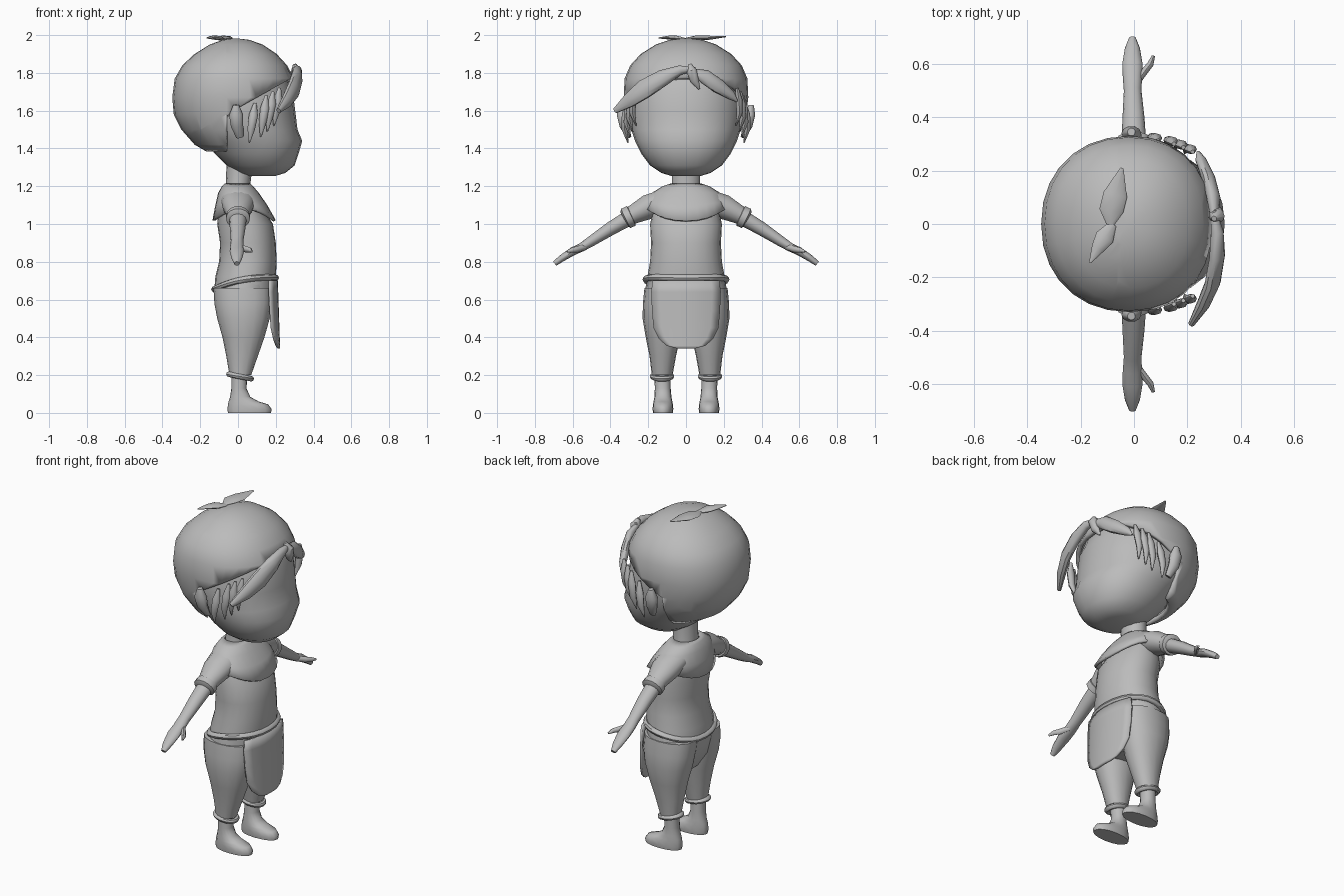
import bpy, bmesh, math
from mathutils import Vector

if "Cube" in bpy.data.objects:
    bpy.data.objects.remove(bpy.data.objects["Cube"])

clay = bpy.data.materials.new("plain grey")
clay.diffuse_color = (0.5, 0.5, 0.5, 1)
clay.use_nodes = True
clay.node_tree.nodes["Principled BSDF"].inputs["Base Color"].default_value = clay.diffuse_color


def finish(name, bm, angle=45):
    bmesh.ops.recalc_face_normals(bm, faces=bm.faces)
    me = bpy.data.meshes.new(name)
    bm.to_mesh(me)
    bm.free()
    ob = bpy.data.objects.new(name, me)
    bpy.context.collection.objects.link(ob)
    me.materials.append(clay)
    bpy.ops.object.select_all(action='DESELECT')
    ob.select_set(True)
    bpy.context.view_layer.objects.active = ob
    bpy.ops.object.shade_smooth_by_angle(angle=math.radians(angle))
    return ob


def skin(rings, caps=True):
    bm = bmesh.new()
    rows = [[bm.verts.new(p) for p in r] for r in rings]
    n = len(rows[0])
    for a, b in zip(rows, rows[1:]):
        for i in range(n):
            j = (i + 1) % n
            bm.faces.new((a[i], a[j], b[j], b[i]))
    if caps:
        bm.faces.new(rows[0])
        bm.faces.new(rows[-1])
    return bm


def oval(z, back, front, w, n=24, y=0, shift=lambda c, s: 0, power=0.93):
    """Horizontal ring between two x limits, with half width w."""
    pts = []
    for i in range(n):
        a = 2 * math.pi * i / n
        c, s = math.cos(a), math.sin(a)
        px = math.copysign(abs(c) ** power, c)
        py = math.copysign(abs(s) ** power, s)
        pts.append(((back + front) / 2 + px * (front - back) / 2, y + w * py, z + shift(c, s)))
    return pts


def tube(name, pts, ref, n=10):
    """Tube through (centre, radius along ref, radius across)."""
    cs = [Vector(p[0]) for p in pts]
    rings = []
    for i, (c, ru, rv) in enumerate(pts):
        t = (cs[min(i + 1, len(cs) - 1)] - cs[max(i - 1, 0)]).normalized()
        u = Vector(ref)
        u = (u - t * u.dot(t)).normalized()
        v = t.cross(u)
        rings.append([cs[i] + u * ru * math.cos(2 * math.pi * k / n)
                      + v * rv * math.sin(2 * math.pi * k / n) for k in range(n)])
    return finish(name, skin(rings))


def band(name, path, r, n=8):
    """Round rope along a closed ring of points, flaring outward."""
    mid = sum((Vector(p) for p in path), Vector()) / len(path)
    rings = []
    for k in range(n):
        a = 2 * math.pi * k / n
        ring = []
        for p in path:
            d = Vector(p) - mid
            d.z = 0
            ring.append(Vector(p) + d.normalized() * r * math.cos(a) + Vector((0, 0, r * math.sin(a))))
        rings.append(ring)
    return finish(name, skin(rings + [rings[0]], caps=False))


# Head
head = [(1.255, .05, .20, .08), (1.27, 0, .25, .13), (1.31, -.06, .30, .19),
        (1.37, -.12, .32, .235), (1.44, -.18, .34, .27), (1.5, -.24, .315, .29),
        (1.6, -.3, .303, .305), (1.7, -.3, .29, .3), (1.8, -.27, .25, .27), (1.9, -.17, .17, .18)]
finish("head", skin([oval(*r) for r in head]))
tube("neck", [((0, 0, 1.16), .07, .085), ((0, 0, 1.21), .065, .075), ((.01, 0, 1.33), .07, .08)], (1, 0, 0), 14)

# Hair cap, cut open around the face
cap = [(1.385, -.17, .2, .22), (1.42, -.23, .25, .255), (1.5, -.3, .31, .3), (1.58, -.34, .315, .318),
       (1.67, -.348, .315, .33), (1.77, -.335, .295, .325), (1.84, -.295, .26, .295),
       (1.9, -.23, .205, .24), (1.95, -.15, .13, .16), (1.975, -.08, .06, .085), (1.982, -.03, .0, .02)]
bm = skin([oval(*r, n=28) for r in cap])
back_cut = Vector((-.06, 0, 1.5)), Vector((1, 0, 0))
brow_cut = Vector((-.06, 0, 1.58)), Vector((.56, 0, -1)).normalized()
for co, no in (back_cut, brow_cut):
    bmesh.ops.bisect_plane(bm, geom=bm.verts[:] + bm.edges[:] + bm.faces[:], plane_co=co, plane_no=no)
open_faces = [f for f in bm.faces if abs(f.normal.z) > .99 and f.calc_center_median().z < 1.4
              or all((f.calc_center_median() - co).dot(no) > 0 for co, no in (back_cut, brow_cut))]
bmesh.ops.delete(bm, geom=open_faces, context='FACES')
hair = finish("hair_cap", bm)
mod = hair.modifiers.new("thickness", 'SOLIDIFY')
mod.thickness, mod.offset = .025, -1

# Fringe, sweeping both ways from a small knot
tube("long_fringe", [((.30, .05, 1.82), .01, .01), ((.312, -.03, 1.815), .025, .025),
                     ((.312, -.12, 1.775), .028, .045), ((.295, -.22, 1.715), .028, .053),
                     ((.26, -.3, 1.655), .025, .04), ((.215, -.375, 1.6), .012, .015)], (1, -.3, .2))
tube("short_fringe", [((.30, .03, 1.81), .015, .015), ((.298, .1, 1.78), .025, .04),
                      ((.28, .17, 1.73), .025, .04), ((.25, .24, 1.68), .02, .025),
                      ((.24, .27, 1.65), .006, .006)], (1, .4, .2))
tube("fringe_knot", [((.30, .02, 1.845), .01, .01), ((.31, .03, 1.81), .03, .028),
                     ((.31, .045, 1.76), .022, .025), ((.30, .07, 1.715), .005, .006)], (1, 0, 0))

# Crown leaves
tube("crown_leaf_large", [((-.09, -.01, 1.978), .006, .01), ((-.085, .05, 1.985), .012, .045),
                          ((-.07, .11, 1.985), .012, .045), ((-.045, .21, 1.992), .003, .006)], (0, 0, 1), 8)
tube("crown_leaf_small", [((-.08, 0, 1.978), .006, .015), ((-.11, -.05, 1.985), .012, .036),
                          ((-.135, -.09, 1.987), .01, .025), ((-.165, -.145, 1.985), .003, .004)], (0, 0, 1), 8)

# Torso and hips
body = [(.66, -.125, .195, .21), (.72, -.12, .2, .205), (.8, -.1, .205, .19), (.9, -.095, .2, .185),
        (1.0, -.11, .185, .19), (1.1, -.1, .12, .17)]
finish("tunic", skin([oval(*r) for r in body]))
slope = lambda c, s: .03 * c + .022 * s * s
band("belt", oval(.685, -.125, .2, .213, shift=slope), .017)
hips = [(.69, -.12, .19, .205), (.62, -.125, .185, .222), (.52, -.1, .165, .215), (.44, -.05, .12, .15)]
finish("hips", skin([oval(*r, shift=slope if i == 0 else lambda c, s: 0) for i, r in enumerate(hips)]))

# Shoulder mantle with a dipping hem
hem = lambda k: (lambda c, s: k * s * s)
mantle = [(1.215, -.07, .065, .08, 0), (1.2, -.085, .08, .125, 0), (1.165, -.105, .11, .18, .0),
          (1.1, -.12, .155, .205, .02), (1.02, -.135, .2, .212, .06)]
m = finish("mantle", skin([oval(z, b, f, w, shift=hem(k)) for z, b, f, w, k in mantle], caps=False))
mod = m.modifiers.new("thickness", 'SOLIDIFY')
mod.thickness, mod.offset = .015, -1

# Apron panel wrapped across the front
bm = bmesh.new()
rows = []
for z, w in ((.7, .175), (.64, .182), (.54, .178), (.45, .17), (.39, .14), (.355, .1), (.342, .05)):
    row = []
    for i in range(9):
        y = w * (i / 4 - 1)
        row.append(bm.verts.new((.205 + .012 * (.7 - z) / .36 - 1.2 * y * y, y, z)))
    rows.append(row)
for a, b in zip(rows, rows[1:]):
    for i in range(8):
        bm.faces.new((a[i], a[i + 1], b[i + 1], b[i]))
apron = finish("apron", bm)
mod = apron.modifiers.new("thickness", 'SOLIDIFY')
mod.thickness, mod.offset = .012, 0

for s, side in ((1, "left"), (-1, "right")):
    # Ears and side locks
    tube(side + "_ear", [((.01, s * .30, 1.46), .02, .012), ((-.005, s * .328, 1.52), .033, .025),
                         ((-.01, s * .34, 1.58), .037, .028), ((-.01, s * .345, 1.63), .015, .015)], (1, 0, 0))
    for i, (x, y, top, low) in enumerate(((.07, .322, 1.64, 1.43), (.13, .31, 1.68, 1.46),
                                          (.165, .297, 1.7, 1.49), (.2, .28, 1.72, 1.52))):
        h = top - low
        tube(f"{side}_lock_{i + 1}", [((x + .02, s * (y - .01), top), .008, .008),
                                      ((x + .012, s * y, top - h * .3), .024, .018),
                                      ((x, s * (y + .004), top - h * .65), .02, .016),
                                      ((x - .01, s * (y - .015), low), .003, .003)], (1, 0, 0), 8)

    # Sleeve with cuff, arm, hand and thumb
    tube(side + "_sleeve", [((0, s * .12, 1.125), .09, .06), ((0, s * .2, 1.09), .082, .067),
                            ((0, s * .27, 1.055), .062, .053), ((0, s * .31, 1.035), .055, .047)], (1, 0, 0), 14)
    tube(side + "_sleeve_cuff", [((0, s * .285, 1.045), .05, .045), ((0, s * .29, 1.043), .064, .058),
                                 ((0, s * .32, 1.029), .064, .058), ((0, s * .327, 1.025), .045, .04)], (1, 0, 0), 14)
    tube(side + "_arm", [((0, s * .28, 1.045), .048, .042), ((-.002, s * .4, .975), .041, .036),
                         ((-.005, s * .5, .91), .033, .028), ((-.006, s * .55, .878), .036, .023),
                         ((-.006, s * .6, .855), .038, .022), ((-.006, s * .66, .817), .028, .018),
                         ((-.006, s * .695, .79), .014, .014)], (1, 0, 0), 12)
    tube(side + "_thumb", [((.01, s * .53, .88), .015, .012), ((.042, s * .575, .866), .017, .013),
                           ((.062, s * .6, .862), .014, .012), ((.073, s * .63, .855), .006, .006)], (0, 0, 1), 8)

    # Trouser leg with rolled cuff
    leg = [(.66, -.13, .18, .105, .115), (.58, -.125, .18, .118, .11), (.5, -.11, .168, .122, .108),
           (.4, -.082, .14, .122, .091), (.3, -.062, .105, .123, .07), (.2, -.045, .07, .126, .055)]
    finish(side + "_trouser_leg", skin([oval(z, b, f, w, 16, s * y) for z, b, f, y, w in leg]))
    band(side + "_trouser_cuff", oval(.193, -.048, .07, .05, 16, s * .127, lambda c, k: -.012 * c), .015)

    # Ankle and foot
    foot = [(.2, -.035, .05, .125, .042), (.13, -.035, .045, .123, .042), (.085, -.042, .065, .122, .045),
            (.06, -.05, .11, .122, .05), (.045, -.053, .16, .122, .053), (.02, -.056, .178, .122, .055),
            (0, -.053, .175, .122, .052)]
    finish(side + "_foot", skin([oval(z, b, f, w, 16, s * y) for z, b, f, y, w in foot]))
